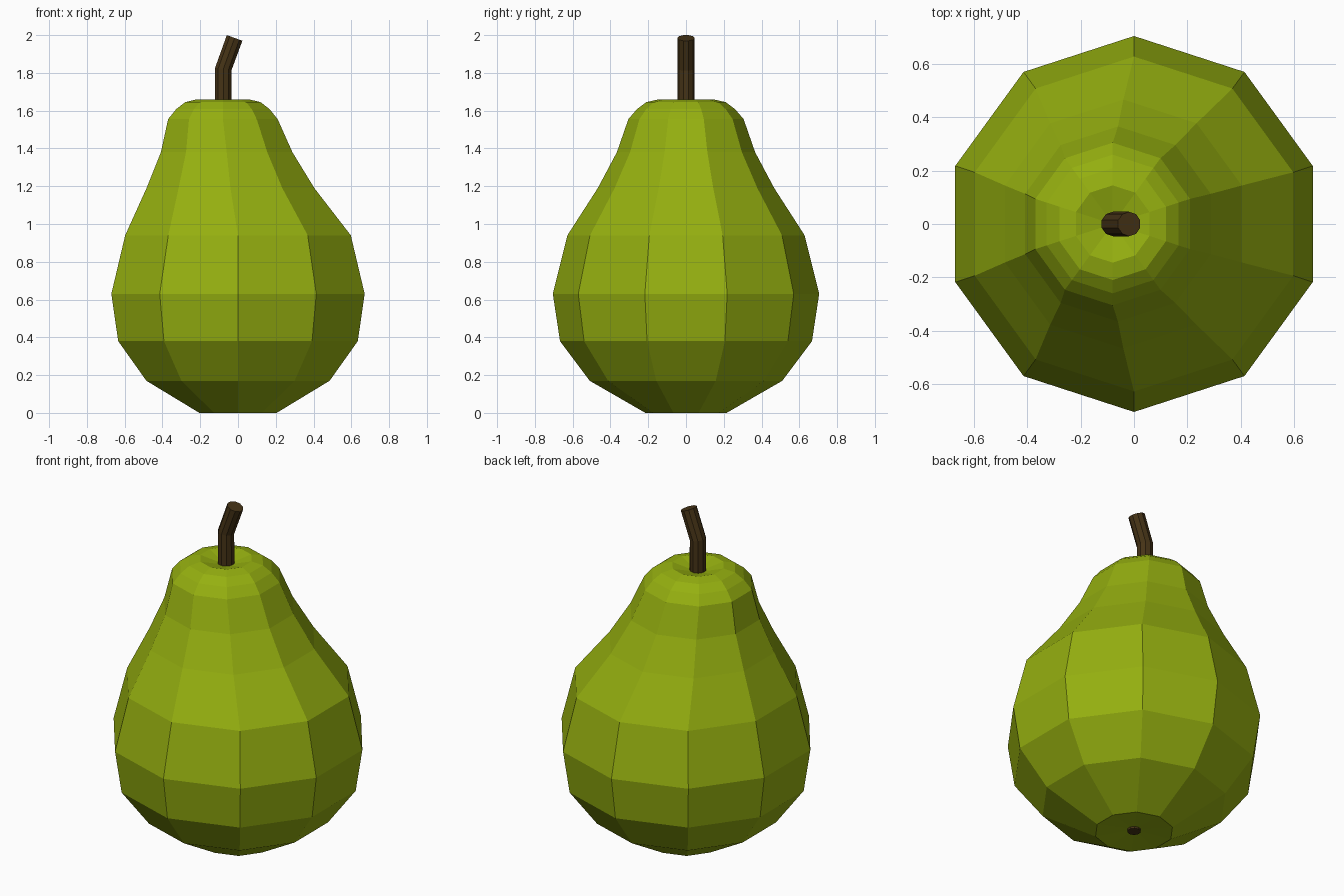
import bpy, bmesh, math
from mathutils import Vector

if "Cube" in bpy.data.objects:
    bpy.data.objects.remove(bpy.data.objects["Cube"])

SIDES = 10

def material(name, rgb):
    m = bpy.data.materials.new(name)
    m.diffuse_color = (*rgb, 1)
    m.use_nodes = True
    m.node_tree.nodes["Principled BSDF"].inputs["Base Color"].default_value = m.diffuse_color
    return m

green = material("pear green", (0.30, 0.43, 0.005))
brown = material("stem brown", (0.06, 0.033, 0.008))

def loft(name, rings, mat, start=None, end=None):
    """Skin ten-sided rings (centre x, z, radius, tilt); close with a flat cap or a centre point."""
    bm = bmesh.new()
    loops = []
    for cx, z, r, tilt in rings:
        loop = []
        for k in range(SIDES):
            a = math.radians(90) + k * math.tau / SIDES
            u = r * math.cos(a)
            loop.append(bm.verts.new((cx + u * math.cos(tilt), r * math.sin(a), z - u * math.sin(tilt))))
        loops.append(loop)
    for low, high in zip(loops, loops[1:]):
        for k in range(SIDES):
            n = (k + 1) % SIDES
            bm.faces.new((low[k], low[n], high[n], high[k]))
    for loop, tip in ((loops[0], start), (loops[-1], end)):
        if tip is None:
            bm.faces.new(loop)
        else:
            c = bm.verts.new(Vector(tip))
            for k in range(SIDES):
                bm.faces.new((loop[k], loop[(k + 1) % SIDES], c))
    bmesh.ops.recalc_face_normals(bm, faces=bm.faces)
    me = bpy.data.meshes.new(name)
    bm.to_mesh(me)
    bm.free()
    me.materials.append(mat)
    ob = bpy.data.objects.new(name, me)
    bpy.context.collection.objects.link(ob)
    return ob

# Fruit body: leaning neck, dimpled at top and bottom
body = [(0, 0, 0.215, 0), (0, 0.17, 0.51, 0), (0, 0.38, 0.667, 0), (0, 0.63, 0.705, 0),
        (0, 0.94, 0.628, 0), (-0.04, 1.19, 0.467, 0), (-0.06, 1.38, 0.366, 0),
        (-0.08, 1.555, 0.305, 0), (-0.08, 1.608, 0.26, 0), (-0.08, 1.645, 0.21, 0),
        (-0.08, 1.66, 0.145, 0)]
loft("fruit_body", body, green, start=(0, 0, 0.015), end=(-0.08, 0, 1.62))

# Bent stem
bend = math.radians(20)
loft("stem", [(-0.078, 1.59, 0.046, 0), (-0.078, 1.82, 0.046, bend / 2), (-0.018, 1.985, 0.046, bend)], brown)

# Small blossom end underneath
loft("blossom_end", [(0, 0.001, 0.037, 0), (0, 0.03, 0.037, 0)], brown)
